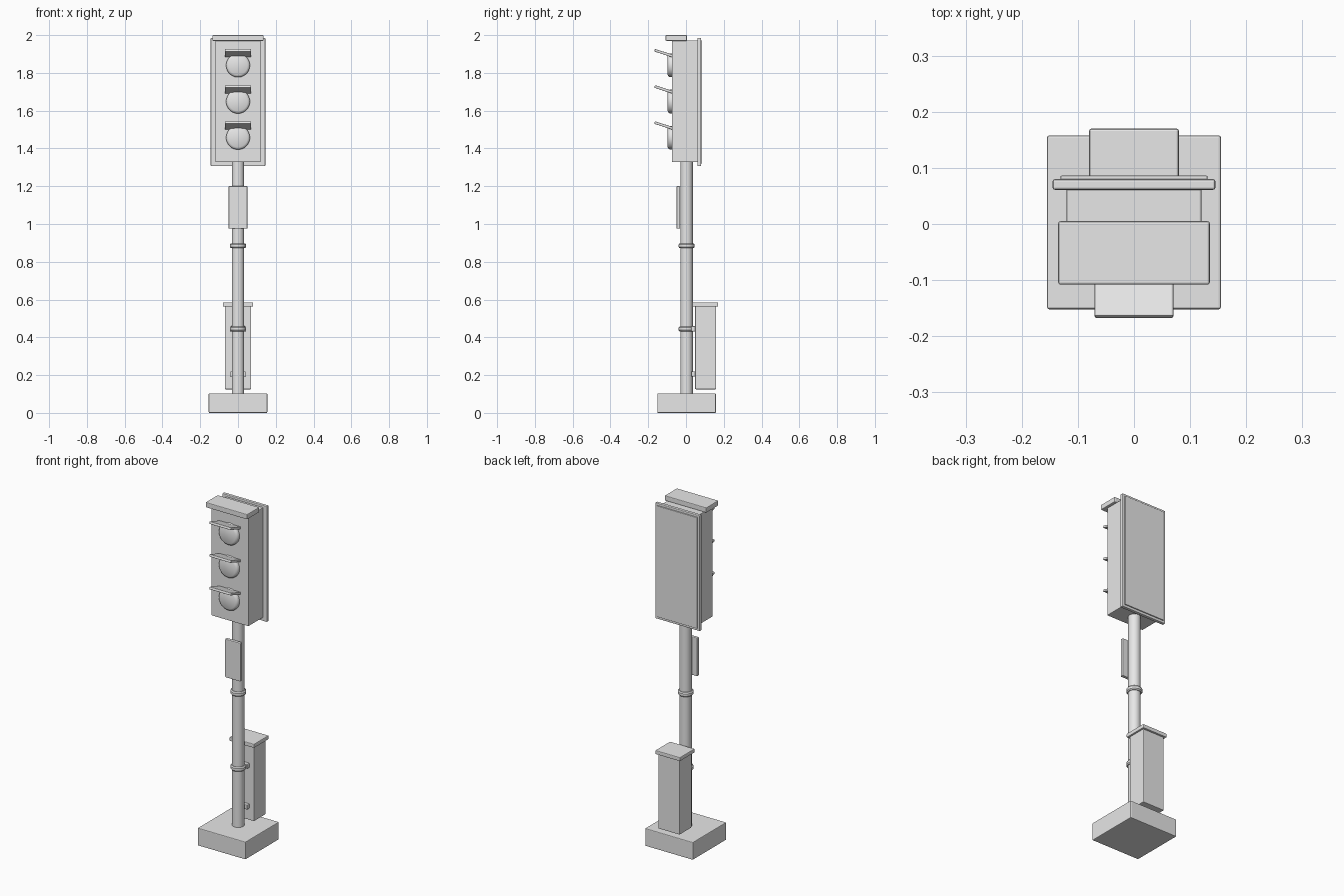
import bpy
import bmesh
from math import radians, cos, sin, pi

if "Cube" in bpy.data.objects:
    bpy.data.objects.remove(bpy.data.objects["Cube"])

grey = bpy.data.materials.new("plain_grey")
grey.use_nodes = True
colour = (0.8, 0.8, 0.8, 1)
grey.diffuse_color = colour
grey.node_tree.nodes["Principled BSDF"].inputs["Base Color"].default_value = colour

AXIS_Y = 0.003  # depth of the pole's centre line


def finish(bm, name, smooth=False):
    bmesh.ops.recalc_face_normals(bm, faces=bm.faces)
    mesh = bpy.data.meshes.new(name)
    bm.to_mesh(mesh)
    bm.free()
    mesh.materials.append(grey)
    obj = bpy.data.objects.new(name, mesh)
    bpy.context.collection.objects.link(obj)
    if smooth:
        bpy.ops.object.select_all(action="DESELECT")
        obj.select_set(True)
        bpy.context.view_layer.objects.active = obj
        bpy.ops.object.shade_smooth_by_angle(angle=radians(35))
    return obj


def box(name, half_x, y0, y1, z0, z1, bevel=0.004):
    """Box centred on x = 0 with slightly eased edges."""
    bm = bmesh.new()
    bmesh.ops.create_cube(bm, size=1)
    for v in bm.verts:
        v.co.x *= 2 * half_x
        v.co.y = (y0 + y1) / 2 + v.co.y * (y1 - y0)
        v.co.z = (z0 + z1) / 2 + v.co.z * (z1 - z0)
    obj = finish(bm, name)
    mod = obj.modifiers.new("eased_edges", "BEVEL")
    mod.width = bevel
    mod.segments = 2
    return obj


def lathe(name, profile, centre, facing_front=False, sides=40):
    """Turn (radius, offset) points round z, or round y towards the front."""
    bm = bmesh.new()
    rings = []
    for r, h in profile:
        ring = []
        for i in range(sides):
            a = 2 * pi * i / sides
            p = (r * cos(a), -h, r * sin(a)) if facing_front else (r * cos(a), r * sin(a), h)
            ring.append(bm.verts.new([c + q for c, q in zip(centre, p)]))
        rings.append(ring)
    for low, high in zip(rings, rings[1:]):
        for i in range(sides):
            j = (i + 1) % sides
            bm.faces.new((low[i], low[j], high[j], high[i]))
    bm.faces.new(rings[0])
    bm.faces.new(rings[-1])
    return finish(bm, name, smooth=True)


# Foot and pole
box("base", 0.155, AXIS_Y - 0.155, AXIS_Y + 0.155, 0, 0.103)
lathe("pole", [(0.033, 0.09), (0.033, 1.34)], (0, AXIS_Y, 0))

# Clamp rings round the pole
for name, z in (("lower_ring", 0.445), ("upper_ring", 0.885)):
    lathe(name, [(0.03, -0.013), (0.037, -0.013), (0.042, -0.007),
                 (0.042, 0.007), (0.037, 0.013), (0.03, 0.013)], (0, AXIS_Y, z))

# Control cabinet behind the pole
box("cabinet", 0.07, 0.048, 0.159, 0.125, 0.568)
box("cabinet_lid", 0.08, 0.034, 0.17, 0.562, 0.585)
for name, z in (("lower_bracket", 0.206), ("upper_bracket", 0.445)):
    box(name, 0.04, 0.028, 0.055, z - 0.014, z + 0.014)

# Small panel on the front of the pole
box("pole_panel", 0.05, -0.05, -0.031, 0.975, 1.2)

# Signal head
box("signal_housing", 0.12, -0.075, 0.064, 1.328, 1.972, 0.003)
box("backboard", 0.145, 0.061, 0.08, 1.307, 1.985)
box("backboard_panel", 0.131, 0.075, 0.086, 1.321, 1.972, 0.002)
box("housing_cap", 0.135, -0.108, 0.005, 1.97, 2.0)

# Lamps, each with a tilted visor
for name, z in (("top", 1.84), ("middle", 1.648), ("bottom", 1.457)):
    lathe(name + "_lamp", [(0.063, -0.01), (0.063, 0.011), (0.059, 0.017), (0.05, 0.022)],
          (0, -0.075, z), facing_front=True)
    visor = box(name + "_visor", 0.07, -0.098, 0.01, -0.007, 0.007, 0.003)
    visor.location = (0, -0.073, z + 0.05)
    visor.rotation_euler.x = radians(-18)
